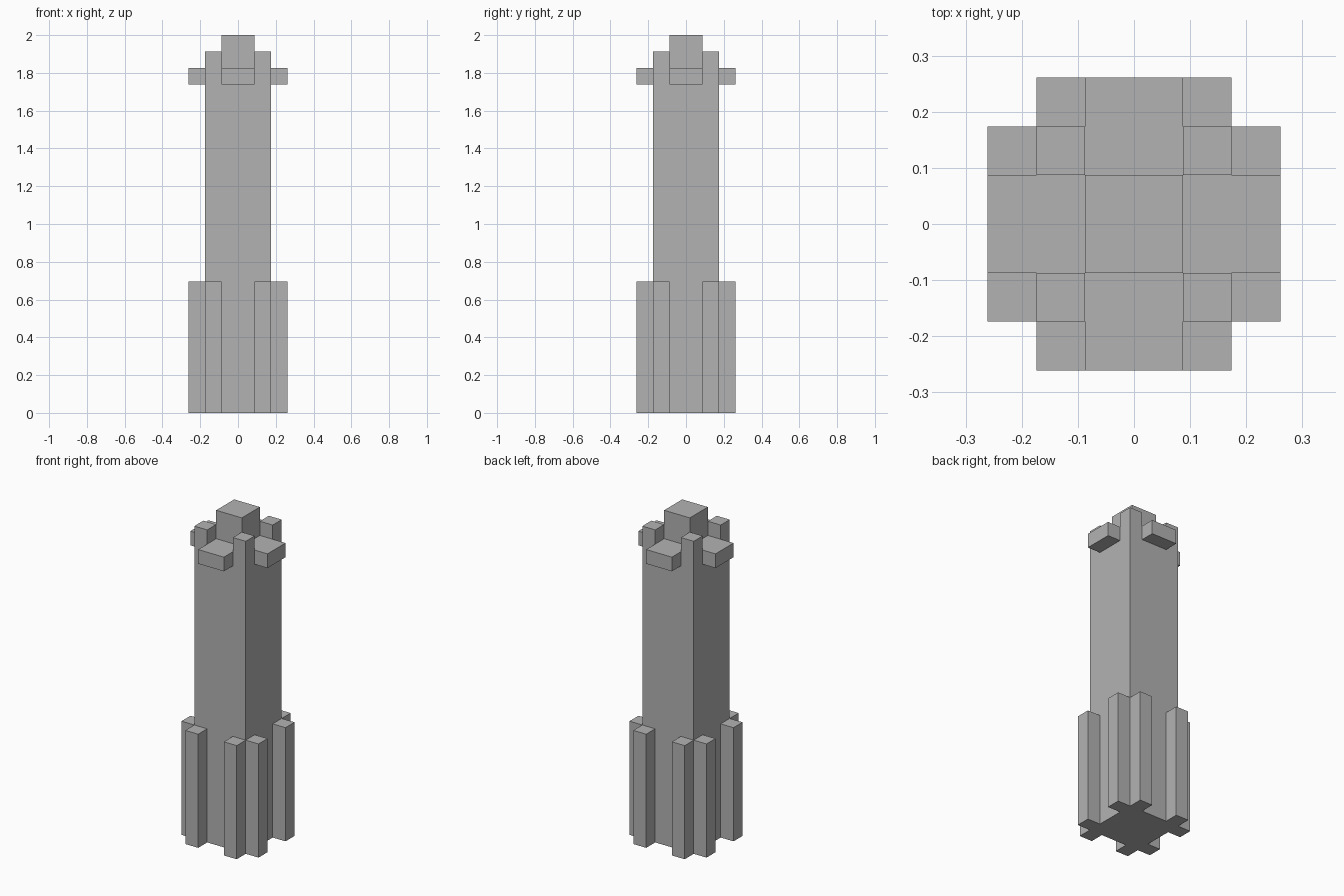
import bpy
import bmesh
from mathutils import Matrix, Vector

cube = bpy.data.objects.get("Cube")
if cube:
    bpy.data.objects.remove(cube, do_unlink=True)

U = 2 / 23  # block module: the tower is 23 modules tall

stone = bpy.data.materials.new("grey_stone")
stone.use_nodes = True
GREY = (0.45, 0.45, 0.45, 1)
stone.diffuse_color = GREY
stone.node_tree.nodes["Principled BSDF"].inputs["Base Color"].default_value = GREY


def block(name, low, high, quarter_turns=0):
    """Box between two corners in modules, turned about the tower axis."""
    low, high = Vector(low) * U, Vector(high) * U
    bm = bmesh.new()
    bmesh.ops.create_cube(bm, size=1)
    bmesh.ops.scale(bm, vec=high - low, verts=bm.verts)
    bmesh.ops.translate(bm, vec=(low + high) / 2, verts=bm.verts)
    turn = Matrix.Rotation(quarter_turns * 1.5707963, 3, "Z")
    bmesh.ops.rotate(bm, matrix=turn, verts=bm.verts)
    mesh = bpy.data.meshes.new(name)
    bm.to_mesh(mesh)
    bm.free()
    mesh.materials.append(stone)
    obj = bpy.data.objects.new(name, mesh)
    bpy.context.collection.objects.link(obj)
    return obj


# Square shaft and the raised block on its roof
block("shaft", (-2, -2, 0), (2, 2, 21))
block("roof_block", (-1, -1, 21), (1, 1, 23))

# Parts repeated on all four sides
for turns, side in enumerate(("front", "left", "back", "right")):
    # Pair of buttresses at the foot
    block(f"{side}_buttress_a", (-2, -3, 0), (-1, -2, 8), turns)
    block(f"{side}_buttress_b", (1, -3, 0), (2, -2, 8), turns)
    # Ledge flush with the roof
    block(f"{side}_ledge", (-1, -3, 20), (1, -2, 21), turns)
    # Corner merlon
    block(f"{side}_corner_merlon", (1, -2, 21), (2, -1, 22), turns)
